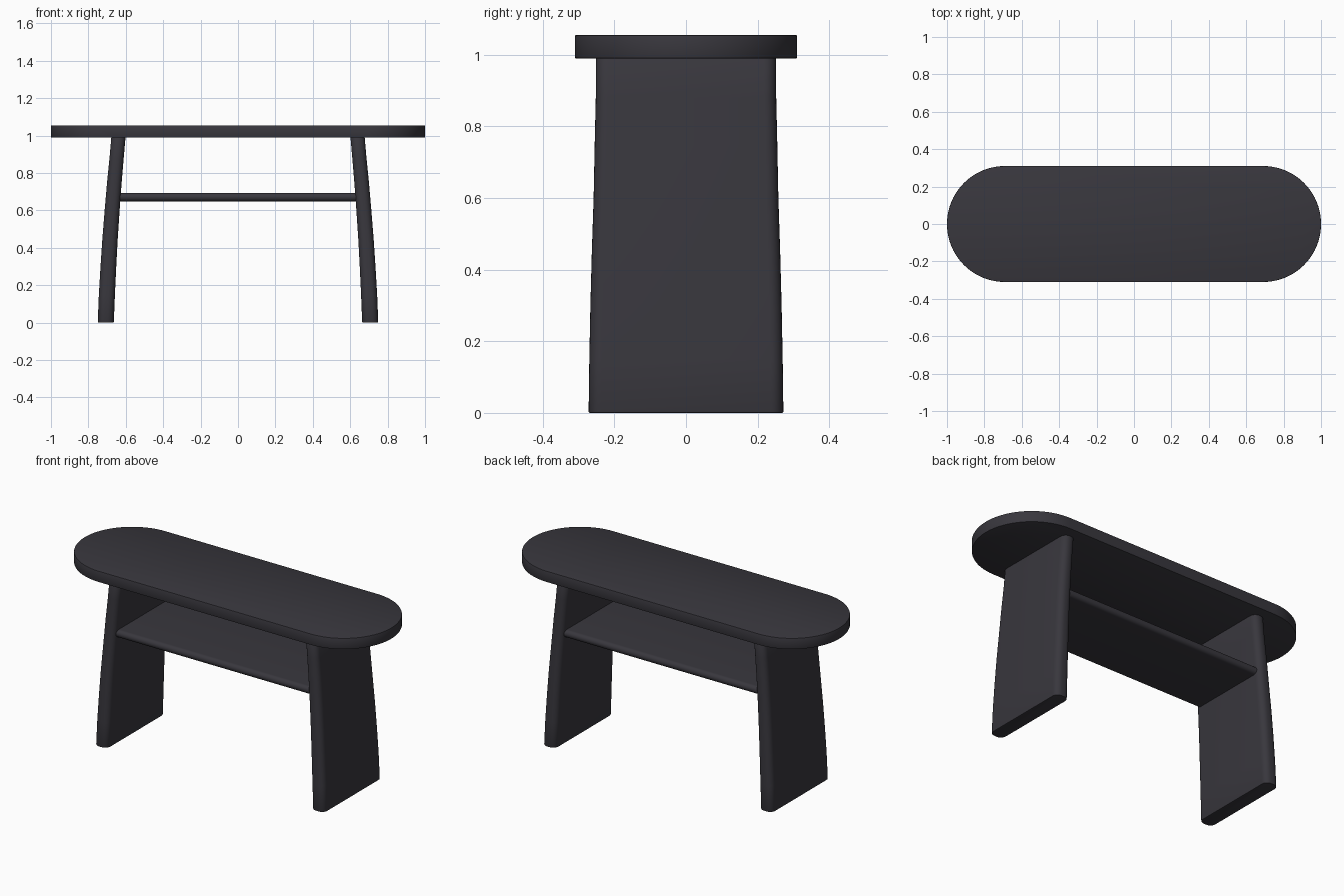
import bpy, bmesh, math

cube = bpy.data.objects.get("Cube")
if cube:
    bpy.data.objects.remove(cube, do_unlink=True)

paint = bpy.data.materials.new("charcoal_paint")
colour = (0.040, 0.038, 0.047, 1)
paint.use_nodes = True
paint.diffuse_color = colour
paint.node_tree.nodes["Principled BSDF"].inputs["Base Color"].default_value = colour


def rounded_rect(hx, hy, radius, steps):
    """Outline of a rectangle with round corners, counter-clockwise."""
    points = []
    for i, (sx, sy) in enumerate([(1, 1), (-1, 1), (-1, -1), (1, -1)]):
        for k in range(steps + 1):
            a = math.pi / 2 * (i + k / steps)
            points.append((sx * (hx - radius) + radius * math.cos(a),
                           sy * (hy - radius) + radius * math.sin(a)))
    return points


def loft(name, sections, bevel=0.0):
    """Skin a stack of closed outlines, cap both ends and soften the rims."""
    bm = bmesh.new()
    rings = [[bm.verts.new(p) for p in s] for s in sections]
    for low, high in zip(rings, rings[1:]):
        for i in range(len(low)):
            j = (i + 1) % len(low)
            bm.faces.new((low[i], low[j], high[j], high[i]))
    caps = [bm.faces.new(rings[0][::-1]), bm.faces.new(rings[-1])]
    bmesh.ops.remove_doubles(bm, verts=bm.verts, dist=1e-5)
    bmesh.ops.recalc_face_normals(bm, faces=bm.faces)
    if bevel:
        rims = {e for f in caps if f.is_valid for e in f.edges}
        bmesh.ops.bevel(bm, geom=list(rims), offset=bevel, segments=2,
                        profile=0.5, affect='EDGES')
    mesh = bpy.data.meshes.new(name)
    bm.to_mesh(mesh)
    bm.free()
    mesh.materials.append(paint)
    obj = bpy.data.objects.new(name, mesh)
    bpy.context.collection.objects.link(obj)
    bpy.ops.object.select_all(action='DESELECT')
    obj.select_set(True)
    bpy.context.view_layer.objects.active = obj
    bpy.ops.object.shade_smooth_by_angle(angle=math.radians(40))
    return obj


# Seat: thin slab with semicircular ends
outline = rounded_rect(1.0, 0.31, 0.3099, 20)
loft("seat", [[(x, y, z) for x, y in outline] for z in (0.99, 1.055)], 0.003)

# Legs: splayed, gently bent slabs with rounded edges
# (height, centre offset, half thickness, half width)
levels = [(0.0, 0.707, 0.043, 0.272), (0.15, 0.701, 0.043, 0.270),
          (0.30, 0.693, 0.042, 0.267), (0.45, 0.684, 0.041, 0.263),
          (0.60, 0.673, 0.040, 0.258), (0.75, 0.661, 0.039, 0.255),
          (0.88, 0.649, 0.038, 0.252), (0.995, 0.639, 0.038, 0.251)]
for name, side in (("left_leg", 1), ("right_leg", -1)):
    loft(name, [[(side * cx + x, y, z)
                 for x, y in rounded_rect(hx, hy, 0.034, 6)]
                for z, cx, hx, hy in levels], 0.004)

# Shelf: slab between the legs with fully rounded long edges
profile = rounded_rect(0.236, 0.022, 0.0219, 8)
loft("shelf", [[(x, y, 0.671 + z) for y, z in profile] for x in (-0.645, 0.645)])
